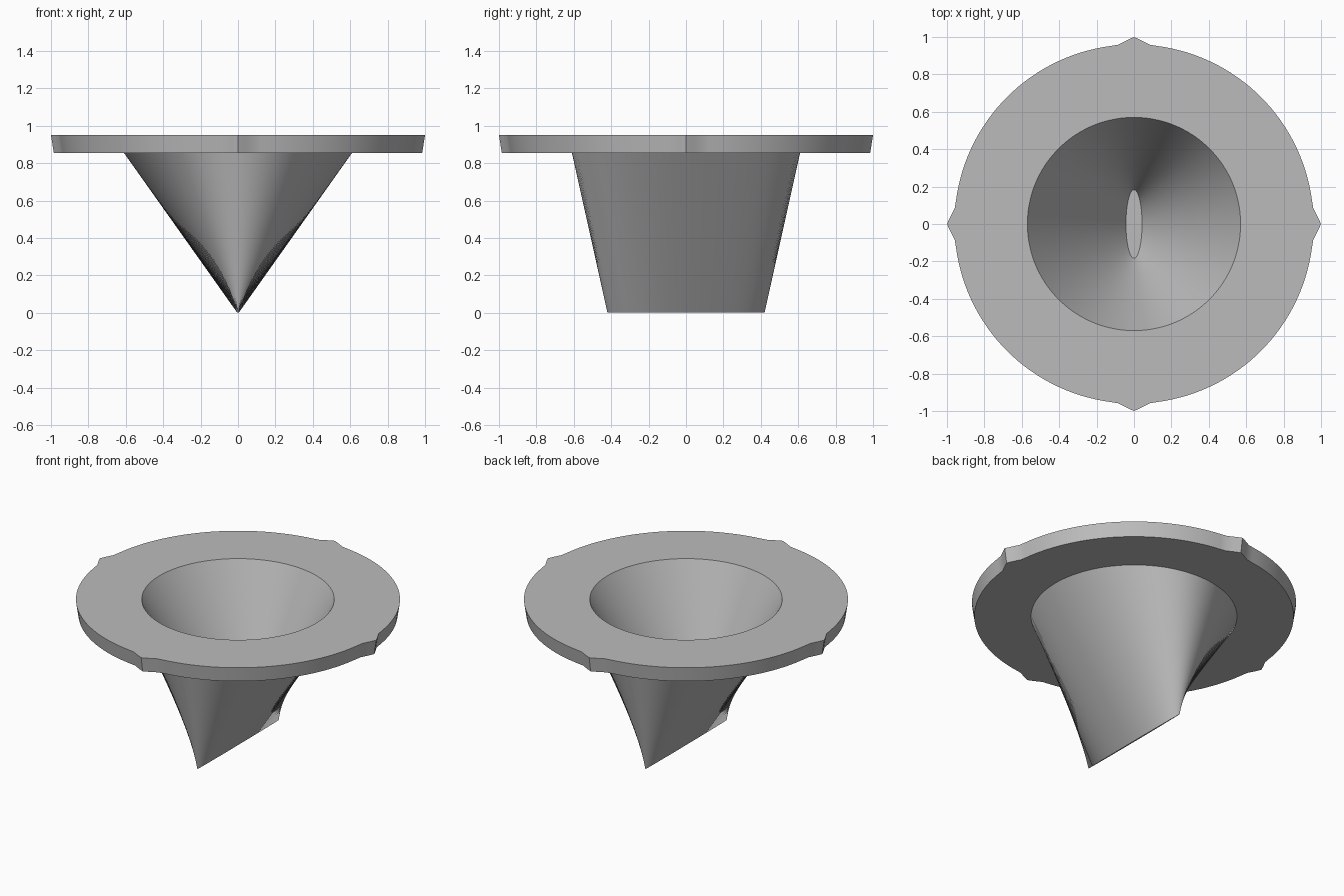
import bpy
import bmesh
import math

cube = bpy.data.objects.get("Cube")
if cube:
    bpy.data.objects.remove(cube, do_unlink=True)

SEGMENTS = 144
TOP, UNDERSIDE, FLOOR = 0.95, 0.855, 0.13

grey = bpy.data.materials.new("plain grey")
grey.use_nodes = True
colour = (0.5, 0.5, 0.5, 1)
grey.diffuse_color = colour
grey.node_tree.nodes["Principled BSDF"].inputs["Base Color"].default_value = colour


def ellipse(rx, ry, z):
    angles = [math.tau * i / SEGMENTS for i in range(SEGMENTS)]
    return [(rx * math.cos(a), ry * math.sin(a), z) for a in angles]


def tabbed_rim(scale, z):
    """Circle with a small pointed tab on each axis."""
    points = []
    for i in range(SEGMENTS):
        degrees = 360 * i / SEGMENTS
        off_axis = min(degrees % 90, 90 - degrees % 90)
        r = scale * max(0.96, 1 - 0.0075 * off_axis)
        a = math.radians(degrees)
        points.append((r * math.cos(a), r * math.sin(a), z))
    return points


def loft(name, rings, cap_first=False, cap_last=False):
    """Join successive rings of points with faces."""
    bm = bmesh.new()
    loops = [[bm.verts.new(p) for p in ring] for ring in rings]
    for low, high in zip(loops, loops[1:]):
        for i in range(SEGMENTS):
            j = (i + 1) % SEGMENTS
            bm.faces.new((low[i], low[j], high[j], high[i]))
    if cap_first:
        bm.faces.new(loops[0][::-1])
    if cap_last:
        bm.faces.new(loops[-1])
    mesh = bpy.data.meshes.new(name)
    bm.to_mesh(mesh)
    bm.free()
    mesh.materials.append(grey)
    obj = bpy.data.objects.new(name, mesh)
    bpy.context.collection.objects.link(obj)
    bpy.ops.object.select_all(action="DESELECT")
    obj.select_set(True)
    bpy.context.view_layer.objects.active = obj
    bpy.ops.object.shade_smooth_by_angle(angle=math.radians(30))
    return obj


# Outer spout: round at the flange, pinched to a blade along y at the bottom
loft("spout", [ellipse(0.004, 0.42, 0), ellipse(0.61, 0.61, UNDERSIDE)],
     cap_first=True)

# Flat flange with slightly undercut rim and four tabs
loft("flange", [ellipse(0.61, 0.61, UNDERSIDE), tabbed_rim(0.985, UNDERSIDE),
                tabbed_rim(1, TOP), ellipse(0.57, 0.57, TOP)])

# Inner cavity: tapers to a narrow oval floor
loft("cavity", [ellipse(0.57, 0.57, TOP), ellipse(0.043, 0.183, FLOOR)],
     cap_last=True)
